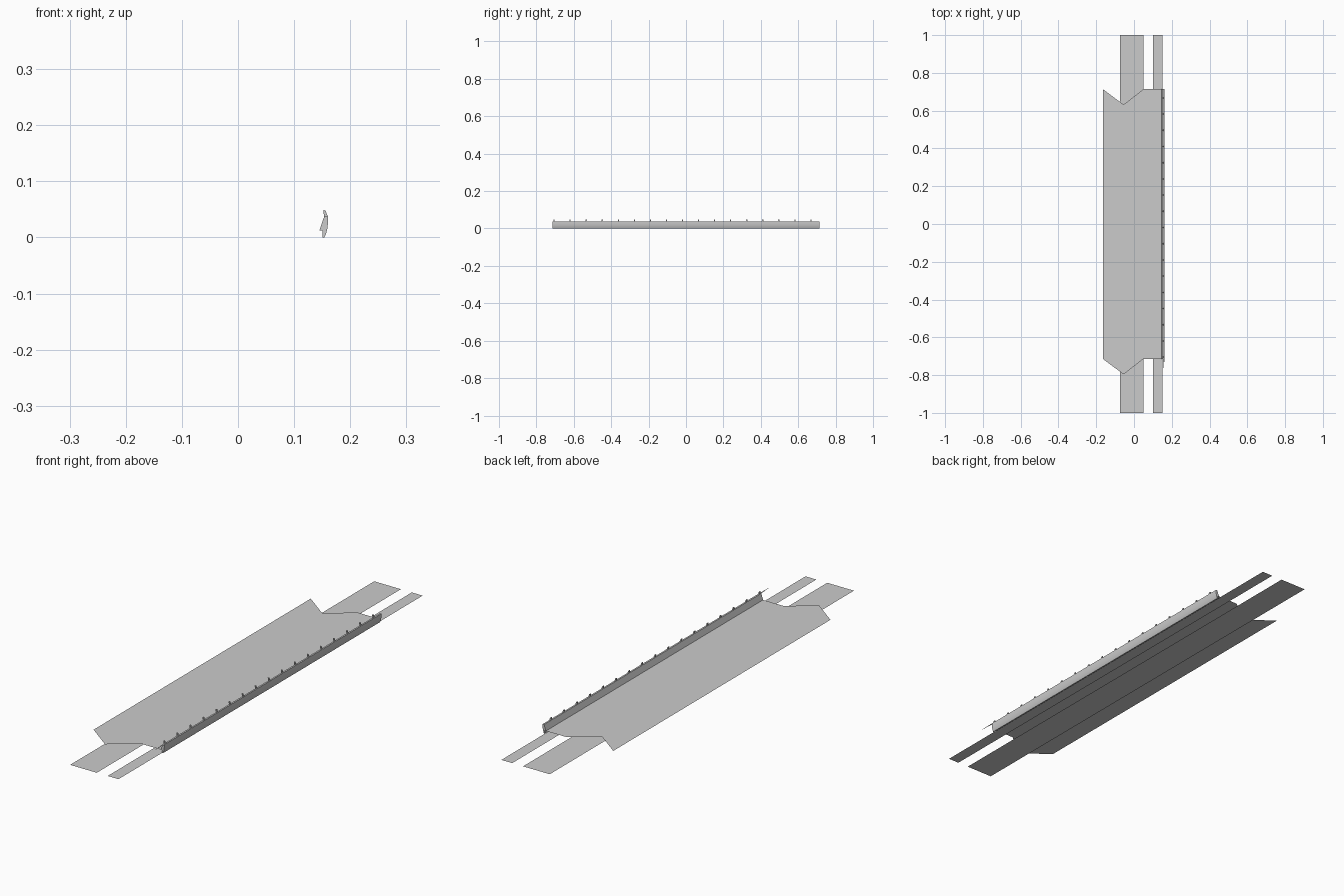
import bpy
import bmesh

cube = bpy.data.objects.get("Cube")
if cube:
    bpy.data.objects.remove(cube, do_unlink=True)

GREY = (0.6, 0.6, 0.6, 1)
mat = bpy.data.materials.new("plain grey")
mat.use_nodes = True
mat.diffuse_color = GREY
mat.node_tree.nodes["Principled BSDF"].inputs["Base Color"].default_value = GREY


def finish(name, bm):
    mesh = bpy.data.meshes.new(name)
    bm.to_mesh(mesh)
    bm.free()
    mesh.materials.append(mat)
    obj = bpy.data.objects.new(name, mesh)
    bpy.context.collection.objects.link(obj)
    return obj


def sheet(name, outline, z):
    """Flat single-sided sheet facing up."""
    bm = bmesh.new()
    face = bm.faces.new([bm.verts.new((x, y, z)) for x, y in outline])
    face.normal_update()
    if face.normal.z < 0:
        face.normal_flip()
    return finish(name, bm)


def extrude_section(name, section, y0, y1):
    """Closed x-z section swept along y."""
    bm = bmesh.new()
    face = bm.faces.new([bm.verts.new((x, y0, z)) for x, z in section])
    result = bmesh.ops.extrude_face_region(bm, geom=[face])
    verts = [v for v in result["geom"] if isinstance(v, bmesh.types.BMVert)]
    bmesh.ops.translate(bm, verts=verts, vec=(0, y1 - y0, 0))
    bmesh.ops.recalc_face_normals(bm, faces=bm.faces)
    return finish(name, bm)


# Deck with a notch at the back and a matching point at the front
END = 0.714
edge = [(-0.165, 0), (-0.055, -0.082), (0.05, 0), (0.152, 0)]
back = [(x, END + d) for x, d in edge]
front = [(x, -END + d) for x, d in reversed(edge)]
sheet("deck", back + front, 0.0125)

# Two long strips under the deck
for name, x0, x1 in (("wide_strip", -0.073, 0.05), ("narrow_strip", 0.1, 0.15)):
    sheet(name, [(x0, -1), (x1, -1), (x1, 1), (x0, 1)], 0)

# Curved side rail
section = [(0.151, 0), (0.154, 0), (0.157, 0.007), (0.159, 0.015), (0.1605, 0.026),
           (0.1605, 0.037), (0.1535, 0.037), (0.145, 0.0125), (0.151, 0.0125)]
rail = extrude_section("side_rail", section, -END, END)
bpy.context.view_layer.objects.active = rail
rail.select_set(True)
bpy.ops.object.shade_smooth_by_angle()

# Thin pointed tongue at the front of the rail
sheet("rail_tongue", [(0.1535, -END), (0.159, -0.78), (0.1605, -END)], 0.037)

# Row of small teeth along the rail
tooth = [(0.1535, 0.036), (0.1605, 0.036), (0.156, 0.048), (0.152, 0.049)]
for i in range(17):
    y = -0.705 + i * 0.0858
    extrude_section(f"rail_tooth_{i + 1}", tooth, y - 0.003, y + 0.003)
